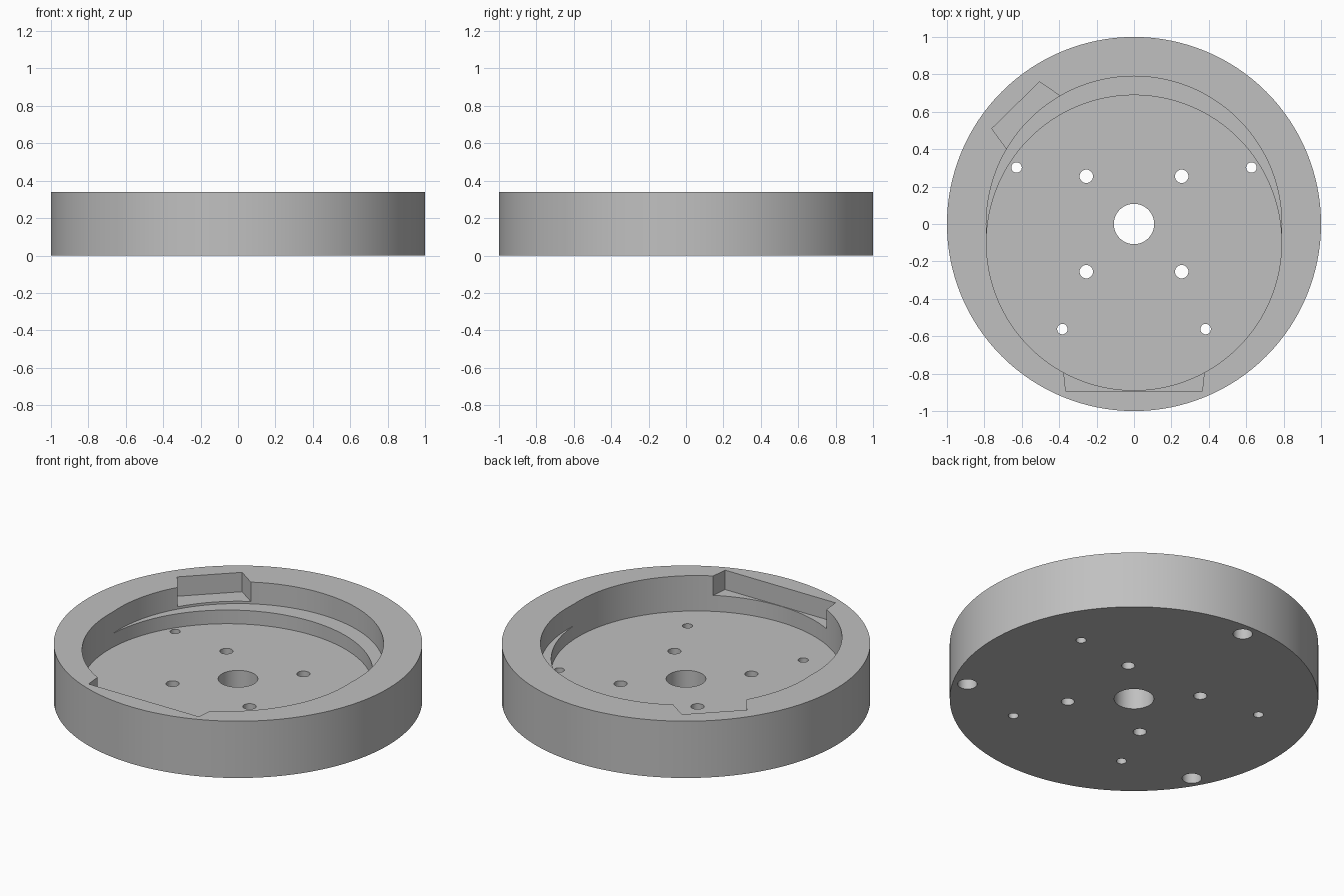
import bpy
import bmesh
from math import cos, sin, pi, radians

cube = bpy.data.objects.get("Cube")
if cube:
    bpy.data.objects.remove(cube, do_unlink=True)

HEIGHT = 0.34
ABOVE = HEIGHT + 0.1
BELOW = -0.1
LEDGE_Z, SLOT_Z, FLOOR_Z = 0.21, 0.224, 0.128

grey = bpy.data.materials.new("plain grey")
grey.use_nodes = True
colour = (0.53, 0.53, 0.53, 1)
grey.diffuse_color = colour
grey.node_tree.nodes["Principled BSDF"].inputs["Base Color"].default_value = colour


def circle(x, y, radius, sides=32):
    return [(x + radius * cos(2 * pi * i / sides), y + radius * sin(2 * pi * i / sides))
            for i in range(sides)]


def prism(name, outline, bottom, top):
    """Upright solid with the given outline."""
    bm = bmesh.new()
    base = bm.faces.new([bm.verts.new((x, y, bottom)) for x, y in outline])
    up = bmesh.ops.extrude_face_region(bm, geom=[base])["geom"]
    verts = [v for v in up if isinstance(v, bmesh.types.BMVert)]
    bmesh.ops.translate(bm, verts=verts, vec=(0, 0, top - bottom))
    bmesh.ops.recalc_face_normals(bm, faces=bm.faces)
    mesh = bpy.data.meshes.new(name)
    bm.to_mesh(mesh)
    bm.free()
    mesh.materials.append(grey)
    obj = bpy.data.objects.new(name, mesh)
    bpy.context.collection.objects.link(obj)
    return obj


# Round body
body = prism("round_housing", circle(0, 0, 1, 128), 0, HEIGHT)
bpy.context.view_layer.objects.active = body
body.select_set(True)


def cut(outline, bottom, top):
    cutter = prism("cutter", outline, bottom, top)
    cutter.hide_render = True
    mod = body.modifiers.new("cut", "BOOLEAN")
    mod.operation = "DIFFERENCE"
    mod.solver = "EXACT"
    mod.object = cutter
    bpy.ops.object.modifier_apply(modifier=mod.name)
    bpy.data.objects.remove(cutter, do_unlink=True)


# Shallow pocket, and the deeper one set towards the front
cut(circle(0, 0, 0.79, 128), LEDGE_Z, ABOVE)
cut(circle(0, -0.1, 0.789, 128), FLOOR_Z, ABOVE)

# Notches in the rim: angled one at the back, wide one at the front
cut([(-0.76, 0.51), (-0.655, 0.366), (-0.362, 0.662), (-0.505, 0.76)], SLOT_Z, ABOVE)
cut([(-0.365, -0.892), (0.365, -0.892), (0.38, -0.75), (-0.38, -0.75)], SLOT_Z, ABOVE)

# Centre bore and through holes in the floor
cut(circle(0, 0, 0.108, 48), BELOW, ABOVE)
for side in (-1, 1):
    for x, y, radius in ((0.255, 0.255, 0.036), (0.255, -0.255, 0.036),
                         (0.628, 0.302, 0.028), (0.383, -0.562, 0.028)):
        cut(circle(side * x, y, radius), BELOW, ABOVE)

# Three blind holes under the rim
for angle in (90, 210, 330):
    a = radians(angle)
    cut(circle(0.918 * cos(a), 0.918 * sin(a), 0.053), BELOW, 0.2)

bpy.ops.object.shade_smooth_by_angle(angle=radians(30))
